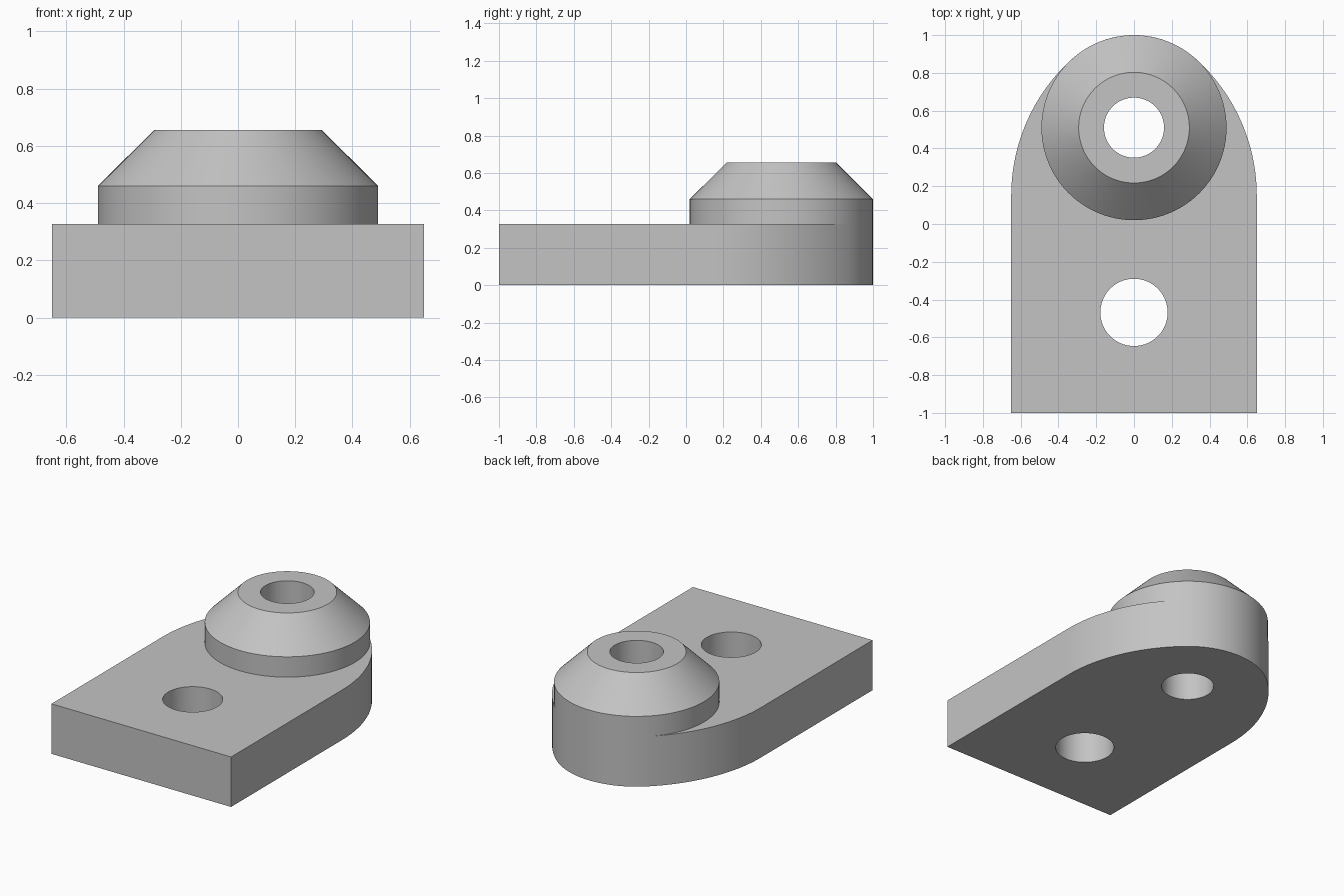
import bpy
import bmesh
from math import pi, sin, cos, atan2, hypot
from mathutils import Matrix, Vector

if "Cube" in bpy.data.objects:
    bpy.data.objects.remove(bpy.data.objects["Cube"])

HALF_W, PLATE_H = 0.65, 0.327
BOSS_Y, BOSS_R, BORE_R = 0.51, 0.49, 0.159
SHOULDER_Z, TOP_Z, TOP_R = 0.46, 0.655, 0.293
HOLE_Y, HOLE_R = -0.468, 0.178
SEGMENTS = 96

grey = bpy.data.materials.new("light_grey")
grey.use_nodes = True
colour = (0.55, 0.55, 0.55, 1)
grey.diffuse_color = colour
grey.node_tree.nodes["Principled BSDF"].inputs["Base Color"].default_value = colour


def make_object(name, bm):
    bmesh.ops.recalc_face_normals(bm, faces=bm.faces)
    mesh = bpy.data.meshes.new(name)
    bm.to_mesh(mesh)
    bm.free()
    mesh.materials.append(grey)
    obj = bpy.data.objects.new(name, mesh)
    bpy.context.collection.objects.link(obj)
    return obj


def smooth(obj):
    bpy.ops.object.select_all(action="DESELECT")
    obj.select_set(True)
    bpy.context.view_layer.objects.active = obj
    bpy.ops.object.shade_smooth_by_angle(angle=pi / 6)


def arc(cx, cy, r, start, end, steps):
    angles = [start + (end - start) * i / steps for i in range(steps + 1)]
    return [(cx + r * cos(a), cy + r * sin(a)) for a in angles]


def drill(obj, y, radius):
    bm = bmesh.new()
    bmesh.ops.create_cone(bm, cap_ends=True, segments=SEGMENTS, radius1=radius,
                          radius2=radius, depth=2, matrix=Matrix.Translation((0, y, 0)))
    cutter = make_object("hole_cutter", bm)
    cutter.hide_render = True
    mod = obj.modifiers.new("hole", "BOOLEAN")
    mod.operation, mod.solver, mod.object = "DIFFERENCE", "EXACT", cutter
    depsgraph = bpy.context.evaluated_depsgraph_get()
    obj.data = bpy.data.meshes.new_from_object(obj.evaluated_get(depsgraph))
    obj.modifiers.clear()
    bpy.data.objects.remove(cutter)


# Base plate: straight sides, large flanks tangent to the sides and to the boss
flank_y = 0.15
dy = BOSS_Y - flank_y
flank_r = (HALF_W**2 + dy**2 - BOSS_R**2) / (2 * (HALF_W - BOSS_R))
flank_x = HALF_W - flank_r
meet = atan2(dy, -flank_x)
right_half = [(HALF_W, -1)]
right_half += arc(flank_x, flank_y, flank_r, 0, meet, 24)
right_half += arc(0, BOSS_Y, BOSS_R, meet, pi / 2, 12)[1:]
outline = right_half + [(-x, y) for x, y in reversed(right_half[:-1])]

bm = bmesh.new()
face = bm.faces.new([bm.verts.new((x, y, 0)) for x, y in outline])
extruded = bmesh.ops.extrude_face_region(bm, geom=[face])
top = [v for v in extruded["geom"] if isinstance(v, bmesh.types.BMVert)]
bmesh.ops.translate(bm, verts=top, vec=Vector((0, 0, PLATE_H)))
plate = make_object("base_plate", bm)
drill(plate, HOLE_Y, HOLE_R)
drill(plate, BOSS_Y, BORE_R)
smooth(plate)

# Conical boss: closed ring profile turned about the bore axis
profile = [(BORE_R, PLATE_H), (BOSS_R, PLATE_H), (BOSS_R, SHOULDER_Z),
           (TOP_R, TOP_Z), (BORE_R, TOP_Z)]
bm = bmesh.new()
verts = [bm.verts.new((r, BOSS_Y, z)) for r, z in profile]
edges = [bm.edges.new((verts[i - 1], verts[i])) for i in range(len(verts))]
bmesh.ops.spin(bm, geom=verts + edges, cent=(0, BOSS_Y, 0), axis=(0, 0, 1),
               angle=2 * pi, steps=SEGMENTS, use_merge=True)
bmesh.ops.remove_doubles(bm, verts=bm.verts, dist=0.0001)
smooth(make_object("conical_boss", bm))
